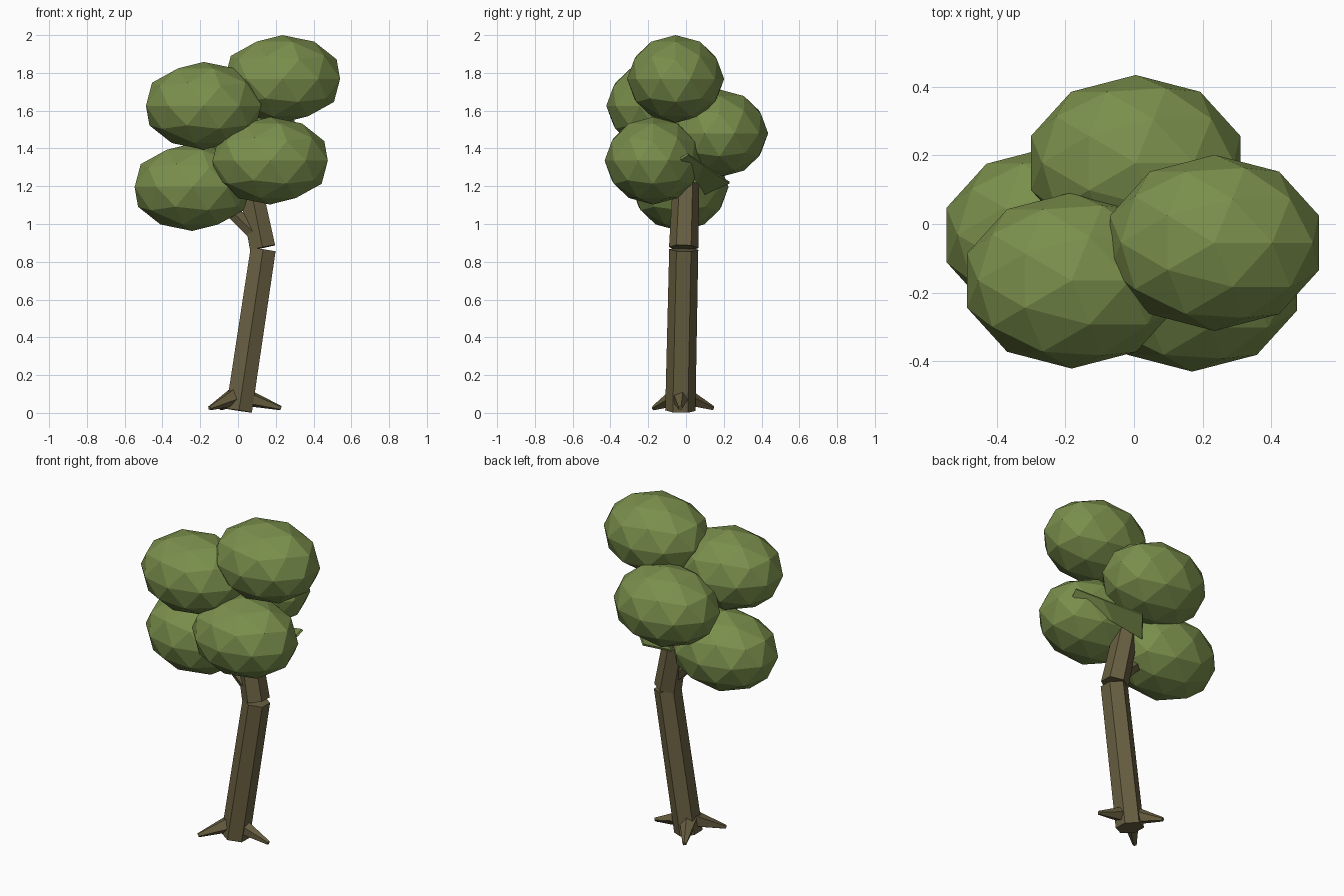
import bpy, bmesh
from mathutils import Vector, Matrix

if "Cube" in bpy.data.objects:
    bpy.data.objects.remove(bpy.data.objects["Cube"])


def material(name, rgb):
    m = bpy.data.materials.new(name)
    m.diffuse_color = (*rgb, 1.0)
    m.use_nodes = True
    m.node_tree.nodes["Principled BSDF"].inputs["Base Color"].default_value = m.diffuse_color
    return m


BARK = material("bark_brown", (0.140, 0.115, 0.053))
LEAF = material("leaf_green", (0.195, 0.275, 0.072))


def finish(bm, name, mat):
    bmesh.ops.recalc_face_normals(bm, faces=bm.faces)
    me = bpy.data.meshes.new(name)
    bm.to_mesh(me)
    bm.free()
    me.materials.append(mat)
    ob = bpy.data.objects.new(name, me)
    bpy.context.collection.objects.link(ob)
    return ob


def limb(name, start, end, r1, r2, sides=6):
    """Tapered low-poly log between two points."""
    a, b = Vector(start), Vector(end)
    d = b - a
    rot = Vector((0, 0, 1)).rotation_difference(d).to_matrix().to_4x4()
    bm = bmesh.new()
    bmesh.ops.create_cone(bm, cap_ends=True, segments=sides, radius1=r1, radius2=r2,
                          depth=d.length, matrix=Matrix.Translation((a + b) / 2) @ rot)
    return finish(bm, name, BARK)


def blob(name, centre):
    """Squashed faceted ball of leaves."""
    bm = bmesh.new()
    size = Matrix.Diagonal((0.321, 0.257, 0.232, 1))
    bmesh.ops.create_icosphere(bm, subdivisions=2, radius=1,
                               matrix=Matrix.Translation(centre) @ size)
    return finish(bm, name, LEAF)


# Trunk, bent at the middle, with one side branch
limb("lower_trunk", (0.005, -0.03, 0.012), (0.133, -0.012, 0.865), 0.080, 0.077)
limb("upper_trunk", (0.130, -0.012, 0.875), (0.062, 0.0, 1.215), 0.078, 0.070)
limb("side_branch", (0.11, -0.02, 0.93), (-0.13, -0.03, 1.16), 0.045, 0.035)

# Roots spreading from the base
base = Vector((0.0, -0.03, 0.095))
for i, tip in enumerate([(0.228, -0.03, 0.025), (-0.15, -0.172, 0.025), (-0.09, 0.143, 0.025)]):
    tip = Vector(tip)
    limb(f"root_{i + 1}", base.lerp(tip, 0.1), tip, 0.052, 0.012, 5)

# Leaf clumps
for i, c in enumerate([(0.235, -0.055, 1.768), (-0.182, -0.165, 1.626), (0.17, -0.174, 1.335),
                       (-0.242, -0.032, 1.195), (0.005, 0.178, 1.48)]):
    blob(f"leaf_clump_{i + 1}", c)

# Flat leafy spray under the back clumps
bm = bmesh.new()
upper = [(0.43, 0.01, 1.37), (0.30, 0.09, 1.315), (0.13, 0.23, 1.22)]
lower = [(0.42, -0.03, 1.345), (0.19, 0.055, 1.225), (0.024, 0.10, 1.16)]
u = [bm.verts.new(p) for p in upper]
l = [bm.verts.new(p) for p in lower]
for i in range(2):
    bm.faces.new((u[i], u[i + 1], l[i + 1], l[i]))
spray = finish(bm, "leaf_spray", LEAF)
mod = spray.modifiers.new("thickness", 'SOLIDIFY')
mod.thickness = 0.012
mod.offset = 0
